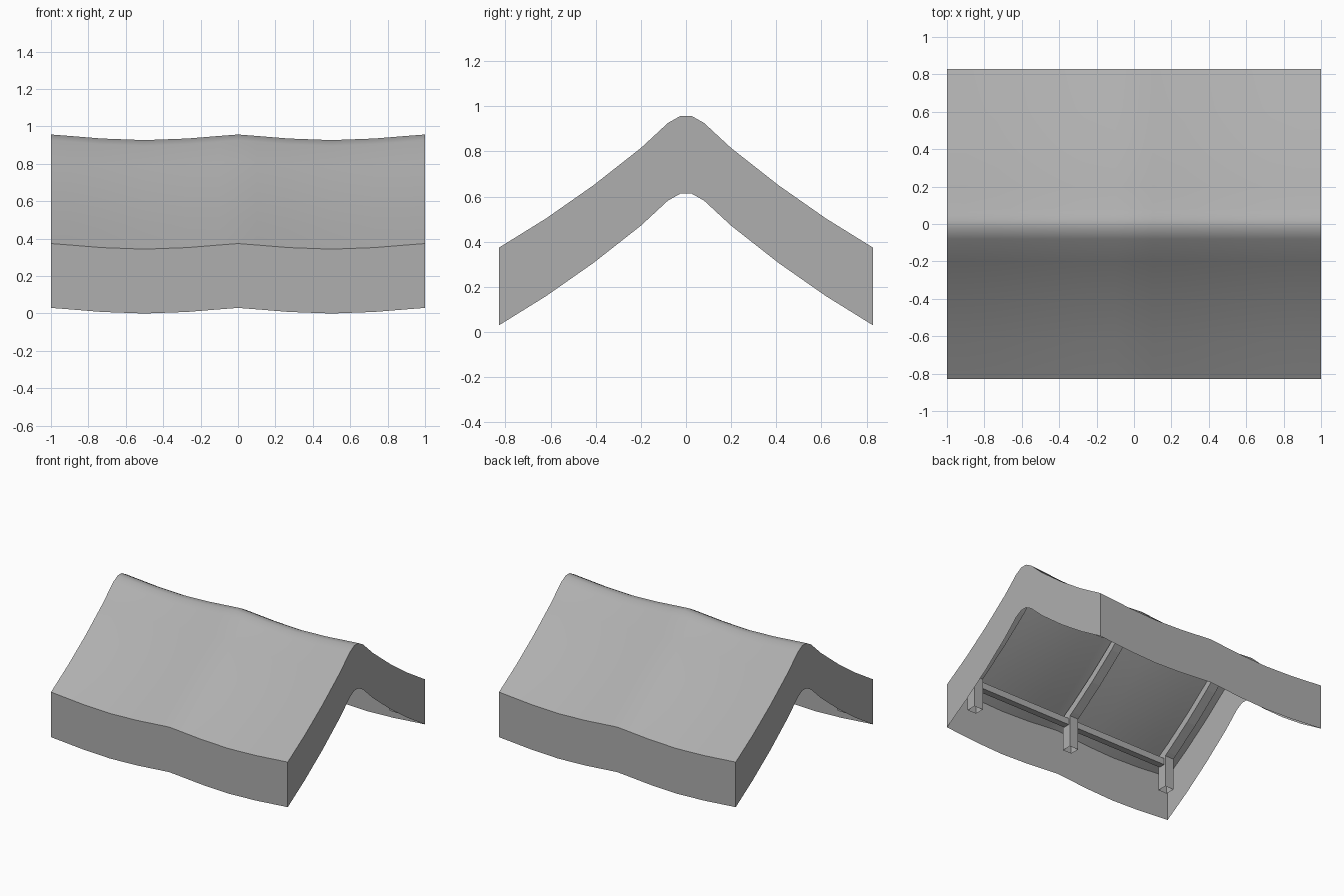
import bpy, bmesh, math

if "Cube" in bpy.data.objects:
    bpy.data.objects.remove(bpy.data.objects["Cube"])

# Half roof profile (y, z), ridge to eave
HALF = [(0.025, 0.957), (0.08, 0.926), (0.2, 0.815), (0.41, 0.65), (0.62, 0.503), (0.828, 0.374)]
PROFILE = [(-y, z) for y, z in reversed(HALF)] + HALF
DROP = 0.344      # height of the hanging valance
POST_X = 0.864
POST_Y = 0.685

GREY = bpy.data.materials.new("dark_grey")
GREY.diffuse_color = (0.43, 0.43, 0.43, 1)
GREY.use_nodes = True
GREY.node_tree.nodes["Principled BSDF"].inputs["Base Color"].default_value = GREY.diffuse_color


def sag(x):
    """Cloth dip between the supports, deepest at x = +-0.5."""
    return 0.03 * math.sin(math.pi * abs(x)) ** 1.15 if abs(x) < 0.999 else 0.0


def roof_z(y):
    """Height of the unsagged roof at y."""
    for (y0, z0), (y1, z1) in zip(PROFILE, PROFILE[1:]):
        if y0 <= y <= y1:
            return z0 + (z1 - z0) * (y - y0) / (y1 - y0)
    return PROFILE[-1][1]


def finish(name, bm, smooth=False):
    bmesh.ops.remove_doubles(bm, verts=bm.verts, dist=0.0001)
    bmesh.ops.recalc_face_normals(bm, faces=bm.faces)
    mesh = bpy.data.meshes.new(name)
    bm.to_mesh(mesh)
    bm.free()
    mesh.materials.append(GREY)
    obj = bpy.data.objects.new(name, mesh)
    bpy.context.collection.objects.link(obj)
    if smooth:
        bpy.ops.object.select_all(action='DESELECT')
        obj.select_set(True)
        bpy.context.view_layer.objects.active = obj
        bpy.ops.object.shade_smooth_by_angle(angle=math.radians(30))
    return obj


def sheet(bm, rows):
    """Skin a grid of points with quads."""
    grid = [[bm.verts.new(p) for p in row] for row in rows]
    for a, b in zip(grid, grid[1:]):
        for i in range(len(a) - 1):
            bm.faces.new((a[i], a[i + 1], b[i + 1], b[i]))


def box(name, centre, size, open_bottom=False):
    bm = bmesh.new()
    bmesh.ops.create_cube(bm, size=1)
    if open_bottom:
        low = [f for f in bm.faces if f.calc_center_median().z < -0.4]
        bmesh.ops.delete(bm, geom=low, context='FACES_ONLY')
    for v in bm.verts:
        v.co = [c + p * s for c, p, s in zip(centre, v.co, size)]
    return finish(name, bm)


# Canopy cloth: sagging roof with a valance on all four sides
XS = [-1, -0.9, -0.73, -0.5, -0.27, -0.1, 0, 0.1, 0.27, 0.5, 0.73, 0.9, 1]
bm = bmesh.new()
sheet(bm, [[(x, y, z - sag(x)) for y, z in PROFILE] for x in XS])
for y, z in (PROFILE[0], PROFILE[-1]):
    sheet(bm, [[(x, y, z - sag(x) - d) for x in XS] for d in (0, DROP)])
for x in (-1, 1):
    sheet(bm, [[(x, y, z - d) for y, z in PROFILE] for d in (0, DROP)])
finish("canopy_cloth", bm, smooth=True)

# Rafters: bent bars following the underside of the cloth
inner = [p for p in PROFILE if abs(p[0]) < POST_Y]
end = roof_z(POST_Y + 0.03)
path = [(-POST_Y - 0.03, end)] + inner + [(POST_Y + 0.03, end)]
for i, x in enumerate((-POST_X, 0, POST_X)):
    bm = bmesh.new()
    outline = [(y, z - 0.02) for y, z in path] + [(y, z - 0.085) for y, z in reversed(path)]
    face = bm.faces.new([bm.verts.new((x - 0.037, y, z)) for y, z in outline])
    ext = bmesh.ops.extrude_face_region(bm, geom=[face])
    moved = [g for g in ext["geom"] if isinstance(g, bmesh.types.BMVert)]
    bmesh.ops.translate(bm, verts=moved, vec=(0.074, 0, 0))
    bmesh.ops.triangulate(bm, faces=[f for f in bm.faces if len(f.verts) > 4])
    finish(f"rafter_{i}", bm)

# Eave beams and short hollow posts on both sides
for side, s in (("front", -1), ("back", 1)):
    box(f"{side}_eave_beam", (0, s * POST_Y, 0.36), (2 * POST_X, 0.05, 0.05))
    for i, x in enumerate((-POST_X, 0, POST_X)):
        box(f"{side}_post_{i}", (x, s * POST_Y, 0.282), (0.074, 0.074, 0.25), True)

# Ridge beam
box("ridge_beam", (0, 0, 0.875), (2 * POST_X, 0.05, 0.05))
